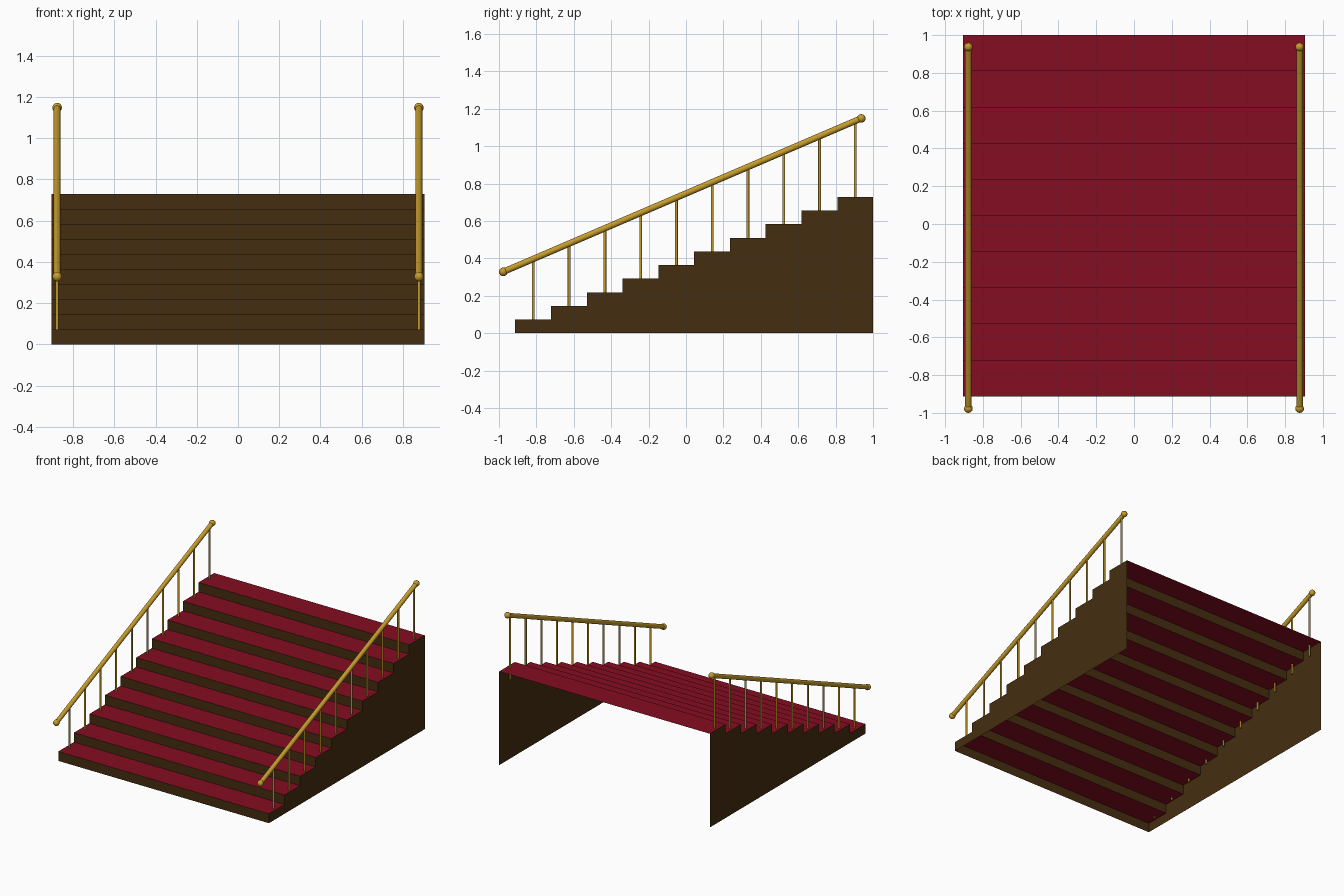
import bpy, bmesh, math
from mathutils import Vector

if "Cube" in bpy.data.objects:
    bpy.data.objects.remove(bpy.data.objects["Cube"])

N = 10                      # steps
W = 0.905                   # half width
Y0, Y1, H = -0.913, 1.0, 0.728
RUN, RISE = (Y1 - Y0) / N, H / N


def material(name, rgb):
    m = bpy.data.materials.new(name)
    m.diffuse_color = (*rgb, 1)
    m.use_nodes = True
    m.node_tree.nodes["Principled BSDF"].inputs["Base Color"].default_value = m.diffuse_color
    return m


red = material("red_carpet", (0.235, 0.004, 0.016))
brown = material("dark_wood", (0.060, 0.027, 0.005))
gold = material("brass", (0.56, 0.33, 0.025))


def finish(bm, name, mats, smooth=False):
    me = bpy.data.meshes.new(name)
    bm.to_mesh(me)
    bm.free()
    for m in mats:
        me.materials.append(m)
    for p in me.polygons:
        p.use_smooth = smooth
    ob = bpy.data.objects.new(name, me)
    bpy.context.collection.objects.link(ob)
    if smooth:
        me.set_sharp_from_angle(angle=math.radians(50))
    return ob


# stepped profile (y, z), from the front bottom edge to the top back edge
profile = [(Y0, 0)]
for i in range(N):
    z = (i + 1) * RISE
    profile += [(Y0 + i * RUN, z), (Y0 + (i + 1) * RUN, z)]

# treads and risers: an open folded sheet, coloured by direction
bm = bmesh.new()
rows = [[bm.verts.new((x, y, z)) for x in (-W, W)] for y, z in profile]
for a, b in zip(rows, rows[1:]):
    f = bm.faces.new((a[0], a[1], b[1], b[0]))
    f.normal_update()
    f.material_index = 0 if f.normal.z > 0.5 else 1
finish(bm, "steps", [red, brown])

# stepped side panels, open at the back and bottom
for side, name in ((-1, "left_side_panel"), (1, "right_side_panel")):
    bm = bmesh.new()
    outline = profile + [(Y1, 0)]
    if side > 0:
        outline = outline[::-1]
    f = bm.faces.new([bm.verts.new((side * W, y, z)) for y, z in outline])
    f.normal_update()
    if f.normal.x * side < 0:
        f.normal_flip()
    bmesh.ops.triangulate(bm, faces=[f])
    finish(bm, name, [brown])


def rod(name, a, b, r, sides):
    a, b = Vector(a), Vector(b)
    bm = bmesh.new()
    bmesh.ops.create_cone(bm, cap_ends=True, segments=sides, radius1=r,
                          radius2=r, depth=(b - a).length)
    rot = Vector((0, 0, 1)).rotation_difference(b - a)
    for v in bm.verts:
        v.co = rot @ v.co + (a + b) / 2
    return finish(bm, name, [gold], True)


# handrails with end knobs and balusters
RA, RB = (-0.977, 0.328), (0.937, 1.148)
for side, tag in ((-1, "left"), (1, "right")):
    x = side * 0.877
    rod(tag + "_handrail", (x, *RA), (x, *RB), 0.017, 16)
    for end, p in (("lower", RA), ("upper", RB)):
        bm = bmesh.new()
        bmesh.ops.create_uvsphere(bm, u_segments=16, v_segments=10, radius=0.023)
        bmesh.ops.translate(bm, verts=bm.verts, vec=(x, *p))
        finish(bm, f"{tag}_{end}_knob", [gold], True)
    for i in range(N):
        y = Y0 + (i + 0.5) * RUN + 0.001
        top = RA[1] + (y - RA[0]) / (RB[0] - RA[0]) * (RB[1] - RA[1])
        base = (i + 1) * RISE - (0.008 + 0.009 * i)
        rod(f"{tag}_baluster_{i + 1}", (x, y, base), (x, y, top), 0.0075, 10)
